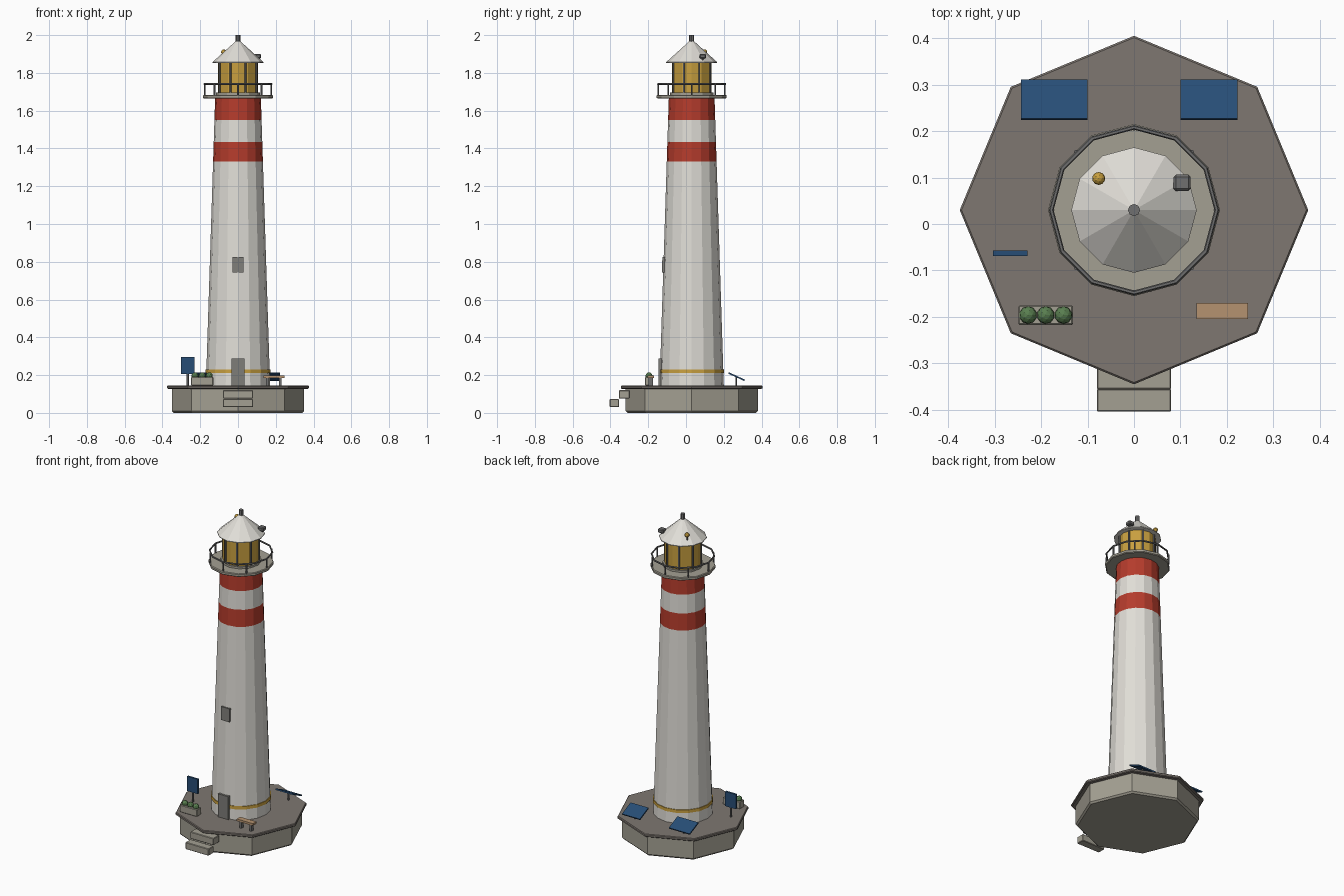
import bpy, bmesh, math
from mathutils import Matrix, Vector

if "Cube" in bpy.data.objects:
    bpy.data.objects.remove(bpy.data.objects["Cube"])

CY = 0.03  # tower axis in y


def mat(name, r, g, b):
    m = bpy.data.materials.new(name)
    m.diffuse_color = (r, g, b, 1)
    m.use_nodes = True
    m.node_tree.nodes["Principled BSDF"].inputs["Base Color"].default_value = m.diffuse_color
    return m


WHITE = mat("white paint", 0.75, 0.73, 0.68)
RED = mat("red paint", 0.46, 0.045, 0.025)
GOLD = mat("amber", 0.58, 0.35, 0.05)
STONE = mat("stone", 0.37, 0.35, 0.29)
PAVING = mat("paving", 0.21, 0.185, 0.165)
METAL = mat("grey metal", 0.16, 0.16, 0.16)
DOOR = mat("door grey", 0.21, 0.205, 0.19)
BLUE = mat("panel blue", 0.02, 0.075, 0.18)
GREEN = mat("leaf green", 0.1, 0.21, 0.08)
TAN = mat("wood", 0.46, 0.29, 0.16)


def finish(name, bm, mats):
    me = bpy.data.meshes.new(name)
    bmesh.ops.recalc_face_normals(bm, faces=bm.faces[:])
    bm.to_mesh(me)
    bm.free()
    for m in mats:
        me.materials.append(m)
    ob = bpy.data.objects.new(name, me)
    bpy.context.collection.objects.link(ob)
    return ob


def lathe(name, profile, sides, mats, x=0, y=CY, rule=None, turn=0):
    """Revolve (radius, z) points, capped at both ends."""
    bm = bmesh.new()
    rings = []
    for r, z in profile:
        rings.append([bm.verts.new((x + r * math.cos(turn + 2 * math.pi * i / sides),
                                    y + r * math.sin(turn + 2 * math.pi * i / sides), z))
                      for i in range(sides)])
    for k in range(len(rings) - 1):
        for i in range(sides):
            j = (i + 1) % sides
            f = bm.faces.new((rings[k][i], rings[k][j], rings[k + 1][j], rings[k + 1][i]))
            if rule:
                f.material_index = rule(k)
    bm.faces.new(rings[0])
    bm.faces.new(rings[-1])
    return finish(name, bm, mats)


def box(name, lo, hi, m, tilt=0, bevel=0):
    lo, hi = Vector(lo), Vector(hi)
    bm = bmesh.new()
    mx = (Matrix.Translation((lo + hi) / 2) @ Matrix.Rotation(tilt, 4, 'X')
          @ Matrix.Diagonal((*(hi - lo), 1)))
    bmesh.ops.create_cube(bm, size=1, matrix=mx)
    if bevel:
        bmesh.ops.bevel(bm, geom=bm.edges[:], offset=bevel, segments=1, affect='EDGES')
    return finish(name, bm, [m])


def ball(name, c, r, m, squash=1):
    bm = bmesh.new()
    bmesh.ops.create_icosphere(bm, subdivisions=2, radius=r,
                               matrix=Matrix.Translation(c) @ Matrix.Diagonal((1, 1, squash, 1)))
    return finish(name, bm, [m])


def post(name, x, y, z0, z1, r, m, sides=6):
    return lathe(name, [(r, z0), (r, z1)], sides, [m], x, y)


def ring(name, R, r, z, m, sides):
    """Closed hoop with a square-ish section."""
    bm = bmesh.new()
    loops = []
    for i in range(sides):
        a = 2 * math.pi * i / sides
        loops.append([bm.verts.new(((R + r * math.cos(b)) * math.cos(a),
                                    CY + (R + r * math.cos(b)) * math.sin(a),
                                    z + r * math.sin(b)))
                      for b in [math.pi * k / 3 for k in range(6)]])
    for i in range(sides):
        p, q = loops[i], loops[(i + 1) % sides]
        for k in range(6):
            bm.faces.new((p[k], q[k], q[(k + 1) % 6], p[(k + 1) % 6]))
    return finish(name, bm, [m])


# Octagonal base, paved deck and steps
lathe("base", [(0.34, 0), (0.35, 0.01), (0.35, 0.128)], 8, [STONE])
lathe("deck", [(0.37, 0.127), (0.375, 0.131), (0.375, 0.141), (0.371, 0.145)], 8, [PAVING])
box("lower_step", (-0.08, -0.404, 0.03), (0.08, -0.354, 0.073), STONE, bevel=0.003)
box("upper_step", (-0.08, -0.356, 0.077), (0.08, -0.30, 0.12), STONE, bevel=0.003)


# Tapered tower with red bands
def tower_r(z):
    return 0.17 - 0.049 * (z - 0.145) / 1.525


lathe("tower", [(tower_r(z), z) for z in (0.14, 1.33, 1.435, 1.55, 1.67)], 16,
      [WHITE, RED], rule=lambda k: k % 2)
lathe("tower_ring", [(tower_r(z) + 0.004, z) for z in (0.212, 0.231)], 16, [GOLD])

# Door and window on the front
box("door", (-0.035, -0.146, 0.145), (0.035, -0.125, 0.288), DOOR)
slope = -math.atan(0.049 / 1.525)
wy = CY - tower_r(0.785)
box("window", (-0.029, wy - 0.007, 0.743), (0.029, wy + 0.01, 0.825), DOOR, tilt=slope)

# Gallery with railing
lathe("gallery", [(0.180, 1.664), (0.185, 1.668), (0.185, 1.680), (0.181, 1.684)], 12, [STONE])
ring("handrail", 0.178, 0.005, 1.741, METAL, 12)
for i in range(8):
    a = math.pi * i / 4
    post("rail_post", 0.176 * math.cos(a), CY + 0.176 * math.sin(a), 1.68, 1.741, 0.005, METAL)

# Lantern room, mullions, roof and finial
lathe("lantern_sill", [(0.116, 1.683), (0.116, 1.696)], 12, [STONE])
lathe("lantern_glass", [(0.105, 1.69), (0.105, 1.856)], 12, [GOLD])
for i in range(8):
    a = math.pi * (i + 0.5) / 4
    post("mullion", 0.105 * math.cos(a), CY + 0.105 * math.sin(a), 1.69, 1.857, 0.006, METAL)
lathe("roof", [(0.135, 1.853), (0.135, 1.857), (0.012, 1.968)], 12, [WHITE])
post("finial", 0, CY, 1.955, 2.0, 0.013, METAL, 8)

# Roof beacon and sensor box
post("beacon_stem", -0.076, 0.098, 1.875, 1.91, 0.005, METAL)
ball("beacon", (-0.076, 0.098, 1.911), 0.014, GOLD)
post("sensor_stem", 0.103, 0.088, 1.862, 1.885, 0.006, METAL)
box("sensor", (0.085, 0.071, 1.876), (0.122, 0.106, 1.901), METAL, bevel=0.005)

# Solar panels, sloping down toward the back
for x0, x1 in ((-0.243, -0.10), (0.10, 0.223)):
    box("solar_panel", (x0, 0.221, 0.188), (x1, 0.314, 0.196), BLUE, tilt=-0.43)
    post("solar_post", (x0 + x1) / 2, 0.266, 0.143, 0.19, 0.006, METAL)

# Information board
post("board_post", -0.266, -0.063, 0.143, 0.22, 0.006, METAL)
box("board", (-0.303, -0.069, 0.205), (-0.229, -0.057, 0.296), BLUE)

# Planter with shrubs
box("planter", (-0.249, -0.217, 0.145), (-0.131, -0.175, 0.190), STONE, bevel=0.003)
for x in (-0.228, -0.190, -0.152):
    ball("shrub", (x, -0.196, 0.196), 0.019, GREEN)

# Bench
box("bench_seat", (0.134, -0.204, 0.186), (0.245, -0.170, 0.199), TAN)
for x in (0.155, 0.224):
    box("bench_leg", (x - 0.007, -0.199, 0.145), (x + 0.007, -0.175, 0.187), METAL)
